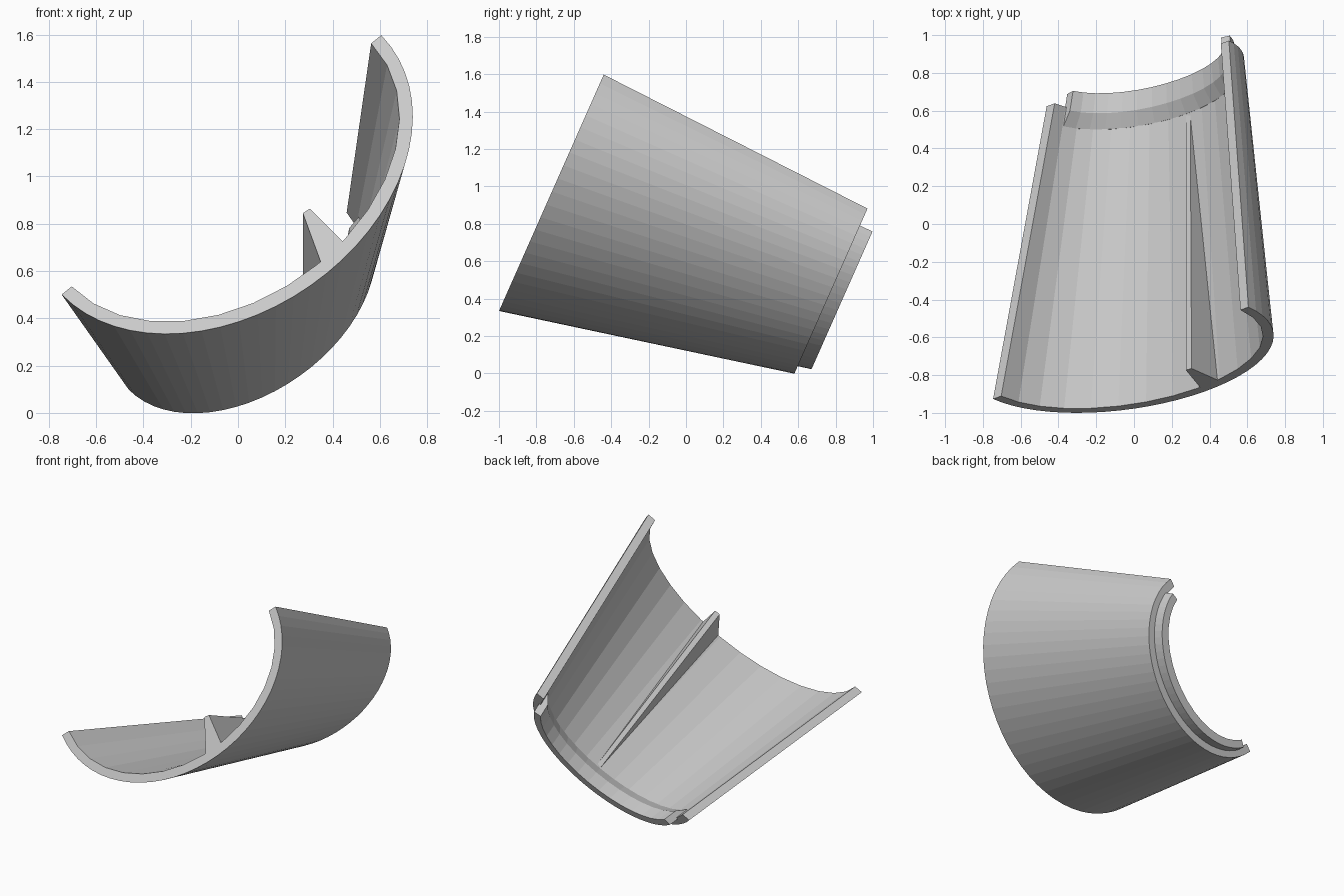
import bpy, bmesh
from math import sin, cos, radians
from mathutils import Vector

cube = bpy.data.objects.get("Cube")
if cube:
    bpy.data.objects.remove(cube, do_unlink=True)

grey = bpy.data.materials.new("light_grey")
grey.use_nodes = True
grey.diffuse_color = (0.6, 0.6, 0.6, 1)
grey.node_tree.nodes["Principled BSDF"].inputs["Base Color"].default_value = (0.6, 0.6, 0.6, 1)

# Tilted cross-section frame: chord runs across the open side, depth into the trough
UP = Vector((0, 0.405, 0.914))
SIDE = Vector((1, 0, 0))
CHORD = SIDE * 0.7477 + UP * 0.664
DEPTH = SIDE * 0.664 - UP * 0.7477
FRONT_MID = Vector((-0.07, -0.683, 1.049))
BACK_MID = Vector((0.02, 0.797, 0.49))


def point(t, p, q):
    """Point at fraction t along the trough, p along the chord, q deep."""
    return FRONT_MID.lerp(BACK_MID, t) + CHORD * p + DEPTH * q


def arc(t, inset, segments, trim=0):
    """Half-elliptical arc of the tapered wall, moved inward by inset."""
    a = 0.904 + (0.645 - 0.904) * t - inset
    b = 0.671 + (0.435 - 0.671) * t - inset
    angles = [radians(trim + (180 - 2 * trim) * i / segments) for i in range(segments + 1)]
    return [point(t, a * cos(w), b * sin(w)) for w in angles]


def band(t, outer, inner, trim=0):
    return arc(t, outer, 32, trim) + arc(t, inner, 16, trim)[::-1]


def loft(name, loops):
    """Closed solid through matching loops of points."""
    bm = bmesh.new()
    rows = [[bm.verts.new(co) for co in loop] for loop in loops]
    count = len(rows[0])
    for r1, r2 in zip(rows, rows[1:]):
        for i in range(count):
            j = (i + 1) % count
            bm.faces.new((r1[i], r1[j], r2[j], r2[i]))
    bm.faces.new(rows[0][::-1])
    bm.faces.new(rows[-1])
    bmesh.ops.recalc_face_normals(bm, faces=bm.faces)
    mesh = bpy.data.meshes.new(name)
    bm.to_mesh(mesh)
    bm.free()
    mesh.materials.append(grey)
    obj = bpy.data.objects.new(name, mesh)
    bpy.context.collection.objects.link(obj)
    return obj


# Tapered half shell
loft("shell", [band(0, 0, 0.057), band(1, 0, 0.057)])

# Stepped lip protruding from the narrow end, with a sloped inner shoulder
loft("back_lip", [
    band(0.935, 0.045, 0.058, 12),
    band(0.98, 0.045, 0.097, 12),
    band(1.047, 0.045, 0.097, 12),
])

# Inner rib, tall at the wide end and fading into the wall at the narrow end
rib_front = [(0.005, 0.64), (0.109, 0.396), (0.146, 0.4), (0.149, 0.64)]
rib_back = [(-0.06, 0.43), (0, 0.394), (0.03, 0.394), (0.03, 0.43)]
loft("inner_rib", [
    [point(0, p, q) for p, q in rib_front],
    [point(0.93, p, q) for p, q in rib_back],
])
